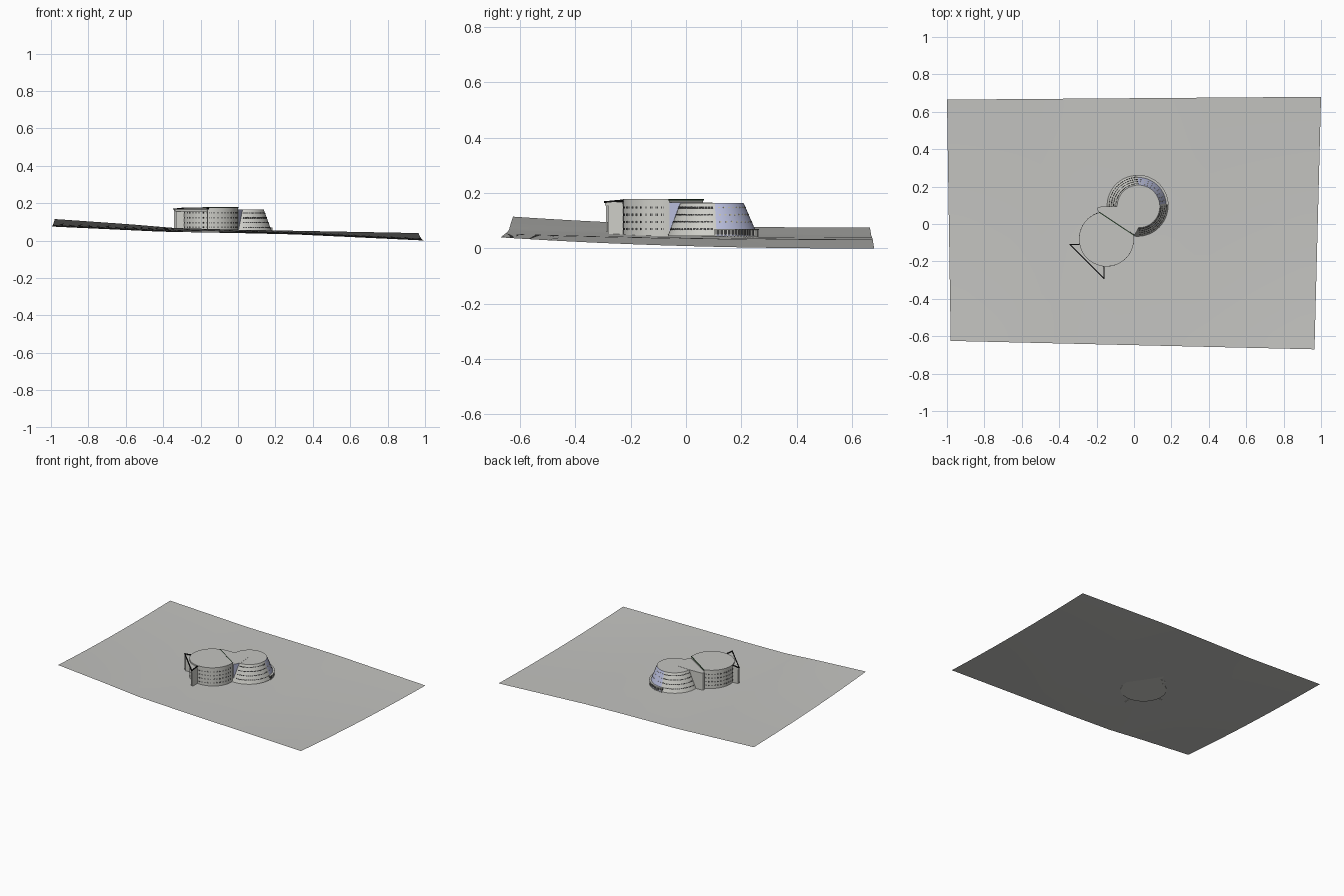
import bpy, bmesh, math
from mathutils import Vector, Matrix

cube = bpy.data.objects.get("Cube")
if cube:
    bpy.data.objects.remove(cube, do_unlink=True)


def material(name, r, g, b):
    m = bpy.data.materials.new(name)
    m.use_nodes = True
    m.diffuse_color = (r, g, b, 1)
    m.node_tree.nodes["Principled BSDF"].inputs["Base Color"].default_value = (r, g, b, 1)
    return m


GROUND = material("ground_grey", 0.55, 0.55, 0.53)
WALL = material("wall_grey", 0.62, 0.62, 0.58)
ROOF = material("roof_grey", 0.55, 0.55, 0.53)
GLASS = material("lavender_glass", 0.50, 0.53, 0.75)
DARK = material("window_dark", 0.06, 0.06, 0.06)
BLACK = material("trim_black", 0.005, 0.005, 0.005)
PANE = material("pale_pane", 0.60, 0.57, 0.42)
GREEN = material("strip_green", 0.03, 0.07, 0.03)


def finish(name, bm, mats, smooth=False):
    bmesh.ops.recalc_face_normals(bm, faces=bm.faces[:])
    mesh = bpy.data.meshes.new(name)
    bm.to_mesh(mesh)
    bm.free()
    for m in mats:
        mesh.materials.append(m)
    ob = bpy.data.objects.new(name, mesh)
    bpy.context.collection.objects.link(ob)
    if smooth:
        bpy.ops.object.select_all(action='DESELECT')
        ob.select_set(True)
        bpy.context.view_layer.objects.active = ob
        bpy.ops.object.shade_smooth_by_angle(angle=math.radians(30))
    return ob


def prism(bm, bottom, top, z0, z1):
    """Solid between two outlines; the top cap gets material slot 1."""
    a = [bm.verts.new((x, y, z0)) for x, y in bottom]
    b = [bm.verts.new((x, y, z1)) for x, y in top]
    n = len(a)
    sides = [bm.faces.new((a[i], a[(i + 1) % n], b[(i + 1) % n], b[i])) for i in range(n)]
    bm.faces.new(a[::-1])
    bm.faces.new(b).material_index = 1
    return sides


def arc(centre, r, a0, a1, n):
    return [(centre[0] + r * math.cos(t), centre[1] + r * math.sin(t))
            for t in (math.radians(a0 + (a1 - a0) * i / n) for i in range(n + 1))]


def box(bm, pos, size, turn=0.0, tilt=0.0):
    mat = (Matrix.Translation(pos) @ Matrix.Rotation(turn, 4, 'Z')
           @ Matrix.Rotation(tilt, 4, 'Y') @ Matrix.Diagonal((*size, 1)))
    bmesh.ops.create_cube(bm, size=1, matrix=mat)


def bar(bm, p, q, width):
    """Square beam between two points."""
    p, q = Vector(p), Vector(q)
    d = q - p
    mat = (Matrix.Translation((p + q) / 2) @ d.to_track_quat('X', 'Z').to_matrix().to_4x4()
           @ Matrix.Diagonal((d.length + width, width, width, 1)))
    bmesh.ops.create_cube(bm, size=1, matrix=mat)


# sloping ground sheet
def along(keys, u):
    for (u0, z0), (u1, z1) in zip(keys, keys[1:]):
        if u <= u1:
            return z0 + (z1 - z0) * (u - u0) / (u1 - u0)
    return keys[-1][1]


FRONT = [(0, .115), (.2, .088), (.33, .067), (.5, .058), (1, .04)]
BACK = [(0, .075), (.3, .047), (.5, .04), (.65, .033), (1, 0)]
corners = [Vector(c) for c in ((-.98, -.625), (.965, -.67), (1, .68), (-1, .665))]
bm = bmesh.new()
NX, NY = 24, 16
rows = []
for j in range(NY + 1):
    v = j / NY
    w = 1 - (1 - v) ** 2.2
    row = []
    for i in range(NX + 1):
        u = i / NX
        p = corners[0].lerp(corners[1], u).lerp(corners[3].lerp(corners[2], u), v)
        z = along(FRONT, u) * (1 - w) + along(BACK, u) * w
        row.append(bm.verts.new((p.x, p.y, z)))
    rows.append(row)
for j in range(NY):
    for i in range(NX):
        bm.faces.new((rows[j][i], rows[j][i + 1], rows[j + 1][i + 1], rows[j + 1][i]))
finish("ground", bm, [GROUND], True)

# upright drum, cut off along a chord
BASE = .045
C1, R1 = (-.147, -.08), .147
bm = bmesh.new()
ring = arc(C1, R1, 105, 368, 56)
prism(bm, ring, ring, BASE, .178)
finish("upright_drum", bm, [WALL, ROOF], True)

# strip along the roof step
bm = bmesh.new()
bar(bm, (*ring[0], .176), (*ring[-1], .176), .005)
finish("roof_step_strip", bm, [GREEN])

# tapered drum with a glazed quarter
C2, R2B, C2T, R2T, TOP2 = (.019, .097), .163, (.024, .094), .114, .165
bm = bmesh.new()
N = 72
sides = prism(bm, arc(C2, R2B, 0, 355, N - 1), arc(C2T, R2T, 0, 355, N - 1), BASE, TOP2)
for i, f in enumerate(sides):
    if 5 <= i * 360 / N < 88:
        f.material_index = 2
finish("tapered_drum", bm, [WALL, ROOF, GLASS], True)

# link between the drums, glazed on its east end
link = [(-.185, .06), (-.2, .08), (-.195, .089), (-.185, .092), (-.11, .095),
        (.02, .09), (.03, -.01), (.004, -.059)]
bm = bmesh.new()
for i, f in enumerate(prism(bm, link, link, BASE, .166)):
    if i == 6:
        f.material_index = 2
finish("link_block", bm, [WALL, ROOF, GLASS])


# rows of small windows as thin plates
def on_taper(deg, z):
    t, k = math.radians(deg), (z - BASE) / (TOP2 - BASE)
    r = R2B + (R2T - R2B) * k
    c = Vector(C2).lerp(Vector(C2T), k)
    return Vector((c.x + r * math.cos(t), c.y + r * math.sin(t), z)), t


TILT = -math.atan2(R2B - R2T, TOP2 - BASE)
LEVELS = (.148, .122, .096, .07)

bm = bmesh.new()
for z in LEVELS:
    for deg in range(110, 366, 8):
        for off in (-1.2, 1.2):
            t = math.radians(deg + off)
            box(bm, (C1[0] + R1 * math.cos(t), C1[1] + R1 * math.sin(t), z),
                (.002, .003, .008), t)
finish("upright_drum_windows", bm, [DARK])

bm = bmesh.new()
for z in LEVELS:
    for a0, a1 in ((92, 186), (274, 364)):
        for deg in range(a0, a1, 5):
            p, t = on_taper(deg, z)
            box(bm, p, (.002, .009, .006), t, TILT)
finish("tapered_drum_windows", bm, [DARK])

bm = bmesh.new()
for z in LEVELS[:3]:
    for deg in range(12, 86, 9):
        p, t = on_taper(deg, z)
        box(bm, p, (.002, .007, .005), t, TILT)
finish("glazing_panes", bm, [PANE])

# arcade at the foot of the glazing
bm = bmesh.new()
outer, inner = arc(C2, .166, 2, 95, 20), arc(C2, .14, 2, 95, 20)
prism(bm, outer + inner[::-1], outer + inner[::-1], .066, .07)
for x, y in arc(C2, .163, 4, 93, 18):
    box(bm, (x, y, .054), (.004, .004, .026))
finish("arcade", bm, [WALL, ROOF])

bm = bmesh.new()
foot = arc(C2, .1612, 2, 95, 20) + arc(C2, .14, 2, 95, 20)[::-1]
prism(bm, foot, foot, BASE, .066)
finish("arcade_shadow_wall", bm, [DARK, DARK])

# entrance canopy with black trim, end walls and posts
canopy = [(-.342, -.109), (-.16, -.292), (-.16, -.23), (-.288, -.109)]
bm = bmesh.new()
prism(bm, canopy, canopy, .155, .168)
finish("canopy", bm, [WALL, ROOF])

bm = bmesh.new()
heights = (.168, .168, .174, .174)
pts = [(x, y, z) for (x, y), z in zip(canopy, heights)]
for p, q in zip(pts, pts[1:] + pts[:1]):
    bar(bm, p, q, .006)
finish("canopy_trim", bm, [BLACK])

bm = bmesh.new()
box(bm, (-.163, -.255, .105), (.006, .054, .11))
box(bm, (-.305, -.112, .105), (.054, .006, .11))
for x, y in ((-.338, -.113), (-.164, -.287)):
    box(bm, (x, y, .11), (.006, .006, .1))
finish("canopy_end_walls", bm, [WALL])
